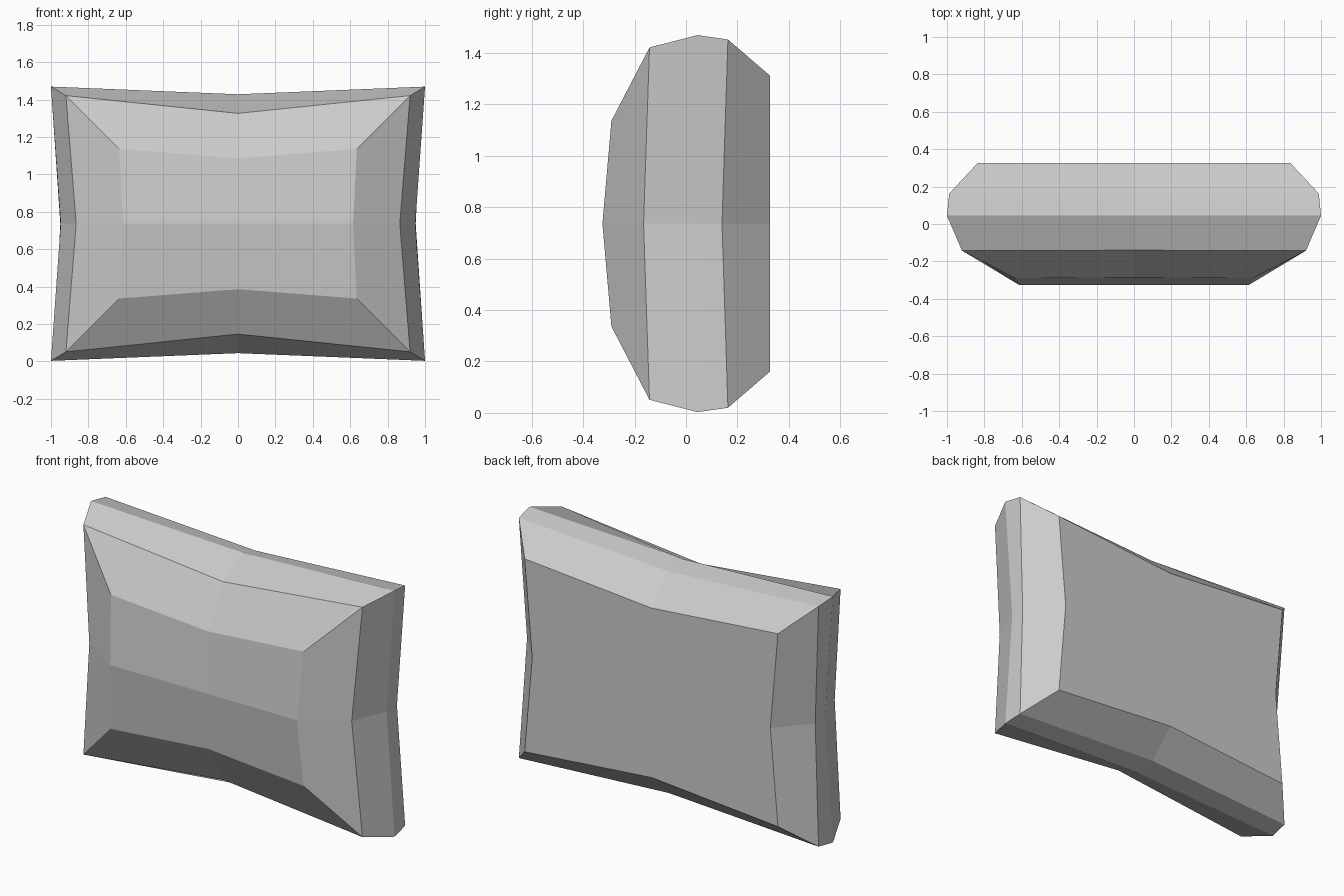
import bpy, bmesh

if "Cube" in bpy.data.objects:
    bpy.data.objects.remove(bpy.data.objects["Cube"], do_unlink=True)

# Plain grey fabric
fabric = bpy.data.materials.new("grey_fabric")
fabric.use_nodes = True
grey = (0.6, 0.6, 0.6, 1)
fabric.diffuse_color = grey
fabric.node_tree.nodes["Principled BSDF"].inputs["Base Color"].default_value = grey

MID_Z = 0.736

# Cross-sections from front to back. Each holds the corner (x, y, z),
# the middle of the side (x, y) and the middle of the top (y, z);
# z is measured from the middle height.
sections = [
    ((0.635, -0.29, 0.4), (0.615, -0.325), (-0.285, 0.35)),
    ((0.92, -0.142, 0.685), (0.865, -0.165), (-0.14, 0.59)),
    ((1.0, 0.045, 0.733), (0.948, 0.045), (0.045, 0.692)),
    ((0.988, 0.163, 0.716), (0.95, 0.14), (0.163, 0.66)),
    ((0.835, 0.327, 0.575), (0.785, 0.327), (0.327, 0.505)),
]


def add_ring(bm, corner, side, top):
    """Eight points around the cushion: four corners and four pinched middles."""
    cx, cy, cz = corner
    sx, sy = side
    ty, tz = top
    points = [(cx, cy, cz), (0, ty, tz), (-cx, cy, cz), (-sx, sy, 0),
              (-cx, cy, -cz), (0, ty, -tz), (cx, cy, -cz), (sx, sy, 0)]
    return [bm.verts.new((x, y, z + MID_Z)) for x, y, z in points]


bm = bmesh.new()
rings = [add_ring(bm, *s) for s in sections]

# Bevelled walls between neighbouring sections
for a, b in zip(rings, rings[1:]):
    for i in range(8):
        j = (i + 1) % 8
        bm.faces.new((a[i], a[j], b[j], b[i]))

# Softly domed front made of four panels
front = rings[0]
centre = bm.verts.new((0, -0.325, MID_Z))
for i in range(0, 8, 2):
    bm.faces.new((centre, front[i - 1], front[i], front[i + 1]))

# Flat back
bm.faces.new(rings[-1])

bmesh.ops.recalc_face_normals(bm, faces=bm.faces)
mesh = bpy.data.meshes.new("cushion")
bm.to_mesh(mesh)
bm.free()
mesh.materials.append(fabric)
cushion = bpy.data.objects.new("cushion", mesh)
bpy.context.collection.objects.link(cushion)
